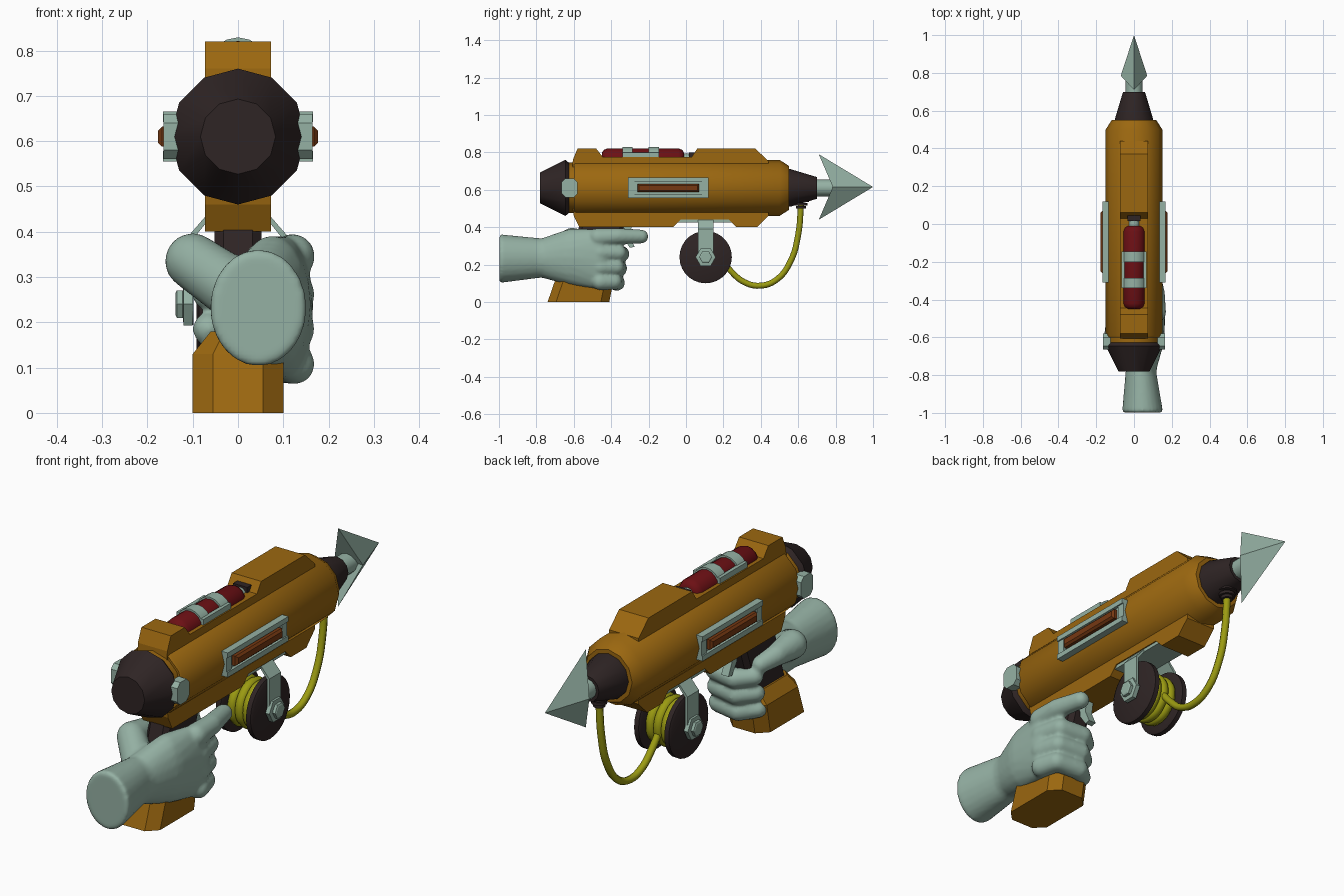
import bpy, bmesh, math
from mathutils import Vector, Matrix

if "Cube" in bpy.data.objects:
    bpy.data.objects.remove(bpy.data.objects["Cube"])

AXIS = 0.61  # height of the barrel axis


def material(name, rgb):
    m = bpy.data.materials.new(name)
    m.diffuse_color = (*rgb, 1)
    m.use_nodes = True
    m.node_tree.nodes["Principled BSDF"].inputs["Base Color"].default_value = m.diffuse_color
    return m


ORANGE = material("orange paint", (0.33, 0.137, 0.005))
DARK = material("dark rubber", (0.028, 0.018, 0.018))
METAL = material("pale metal", (0.30, 0.44, 0.37))
RED = material("red canister", (0.15, 0.005, 0.007))
YELLOW = material("yellow rope", (0.33, 0.33, 0.006))
RUST = material("rust brown", (0.18, 0.04, 0.006))


def finish(name, bm, mat, smooth=None):
    bmesh.ops.recalc_face_normals(bm, faces=bm.faces)
    me = bpy.data.meshes.new(name)
    bm.to_mesh(me)
    bm.free()
    me.materials.append(mat)
    ob = bpy.data.objects.new(name, me)
    bpy.context.collection.objects.link(ob)
    if smooth:
        bpy.ops.object.select_all(action='DESELECT')
        ob.select_set(True)
        bpy.context.view_layer.objects.active = ob
        bpy.ops.object.shade_smooth_by_angle(angle=math.radians(smooth))
    return ob


def loft(name, rings, mat, smooth=None):
    """Skin a list of equal-length point rings and cap both ends."""
    bm = bmesh.new()
    vs = [[bm.verts.new(p) for p in r] for r in rings]
    n = len(vs[0])
    for a, b in zip(vs, vs[1:]):
        for i in range(n):
            bm.faces.new((a[i], a[(i + 1) % n], b[(i + 1) % n], b[i]))
    bm.faces.new(vs[0])
    bm.faces.new(vs[-1])
    return finish(name, bm, mat, smooth)


def lathe_y(name, profile, mat, n=12, z=AXIS, smooth=35):
    """Round part along y from (y, radius) pairs."""
    t = [2 * math.pi * i / n for i in range(n)]
    return loft(name, [[(r * math.sin(a), y, z + r * math.cos(a)) for a in t]
                       for y, r in profile], mat, smooth)


def lathe_x(name, profile, mat, n, y, z, smooth=35):
    """Round part along x from (x, radius) pairs."""
    t = [2 * math.pi * i / n for i in range(n)]
    return loft(name, [[(x, y + r * math.cos(a), z + r * math.sin(a)) for a in t]
                       for x, r in profile], mat, smooth)


def prism(name, yz, x0, x1, mat):
    """Side profile extruded across x."""
    return loft(name, [[(x, y, z) for y, z in yz] for x in (x0, x1)], mat)


def box(name, x0, x1, y0, y1, z0, z1, mat):
    return prism(name, [(y0, z0), (y1, z0), (y1, z1), (y0, z1)], x0, x1, mat)


# Barrel with rear cap, muzzle cone and shaft
lathe_y("barrel", [(-.64, .135), (-.6, .135), (-.6, .145), (-.59, .15), (.5, .15), (.55, .118)], ORANGE)
lathe_y("rear_cap", [(-.62, .13), (-.645, .15), (-.78, .083)], DARK)
lathe_y("muzzle_cone", [(.54, .1), (.56, .1), (.7, .058)], DARK)
lathe_y("harpoon_shaft", [(.69, .045), (.82, .045)], METAL)

# Harpoon head: four-sided barbed point with a folded back
bm = bmesh.new()
tip, top, bot, le, ri = [bm.verts.new(p) for p in (
    (0, 1, .615), (0, .71, .79), (0, .71, .44), (-.07, .785, .615), (.07, .785, .615))]
for f in ((tip, top, le), (tip, ri, top), (tip, le, bot), (tip, bot, ri), (top, ri, le), (bot, le, ri)):
    bm.faces.new(f)
finish("harpoon_head", bm, METAL)

# Upper and lower rails
prism("top_rail", [(-.61, .68), (-.605, .76), (-.58, .82), (-.48, .82), (-.445, .775), (.03, .775),
                   (.06, .82), (.37, .82), (.44, .755), (.44, .68)], -.073, .073, ORANGE)
prism("bottom_rail", [(-.61, .54), (-.6, .46), (-.57, .4), (-.07, .4), (-.03, .44), (.23, .44),
                      (.27, .4), (.38, .4), (.44, .46), (.44, .54)], -.073, .073, ORANGE)

# Canister with straps and valve
CZ = .763
lathe_y("canister", [(-.45, .035), (-.438, .051), (-.42, .058), (-.04, .058), (-.02, .05), (-.01, .034)],
        RED, 16, CZ, 50)
for y in (-.34, -.2):
    lathe_y("canister_strap", [(y, .066), (y + .055, .066)], METAL, 16, CZ)
lathe_y("canister_neck", [(-.02, .03), (.02, .03)], METAL, 12, CZ)
box("valve_block", -.035, .035, .015, .045, .76, .8, DARK)

# Parts found on both sides
for s in (-1, 1):
    box("strap_link", s * .05, s * .067, -.34, -.145, .77, .8, METAL)
    # side panel: base, raised frame and brown bar
    box("panel_base", s * .13, s * .152, -.3, .11, .56, .66, METAL)
    for z0, z1 in ((.555, .578), (.642, .665)):
        box("panel_lip", s * .135, s * .166, -.31, .12, z0, z1, METAL)
    for y0, y1 in ((-.31, -.275), (.085, .12)):
        box("panel_end", s * .135, s * .16, y0, y1, .56, .66, METAL)
    loft("panel_bar", [[(s * x, -.095 + a * (.165 - d), AXIS + b * (.022 - d))
                        for a, b in ((-1, -1), (1, -1), (1, 1), (-1, 1))]
                       for x, d in ((.14, 0), (.168, 0), (.177, .009))], RUST)
    # octagonal lug clamping the rear cap
    lug = [(-.665, .58), (-.645, .56), (-.6, .56), (-.58, .58),
           (-.58, .64), (-.6, .66), (-.645, .66), (-.665, .64)]
    prism("rear_lug", lug, s * .125, s * .165, METAL)

    # reel flange, fork arm and axle nut
    lathe_x("reel_flange", [(s * .058, .128), (s * .064, .14), (s * .086, .14), (s * .092, .128)],
            DARK, 28, .105, .24)
    arm = [(.05, .445), (.098, .385), (.098, .225), (.11, .225), (.11, .39), (.062, .445)]
    loft("fork_arm", [[(s * x, y, z) for x, z in arm] for y in (.065, .147)], METAL)
    lathe_x("fork_end", [(s * .098, .041), (s * .11, .041)], METAL, 16, .105, .235)
    lathe_x("axle_nut", [(s * .1, .054), (s * .12, .054), (s * .122, .035), (s * .135, .035),
                         (s * .138, .028)], METAL, 6, .105, .24, None)

# Fork mounting plate under the body
prism("fork_plate", [(-.065, .425), (.255, .425), (.235, .445), (-.045, .445)], -.068, .068, METAL)
lathe_x("reel_core", [(-.07, .07), (.07, .07)], DARK, 16, .105, .24)


def tube(name, pts, r, cyclic=False):
    """Rope along a smooth path."""
    cu = bpy.data.curves.new(name, 'CURVE')
    cu.dimensions = '3D'
    cu.bevel_depth = r
    cu.bevel_resolution = 2
    cu.resolution_u = 6
    cu.use_fill_caps = True
    sp = cu.splines.new('BEZIER')
    sp.bezier_points.add(len(pts) - 1)
    for b, p in zip(sp.bezier_points, pts):
        b.co = p
        b.handle_left_type = b.handle_right_type = 'AUTO'
    sp.use_cyclic_u = cyclic
    cu.materials.append(YELLOW)
    bpy.context.collection.objects.link(bpy.data.objects.new(name, cu))


# Rope coils on the reel and the line looping up to the muzzle
for x in (-.038, 0, .038):
    tube("rope_coil", [(x, .105 + .088 * math.cos(a * math.pi / 4), .24 + .088 * math.sin(a * math.pi / 4))
                       for a in range(8)], .022, True)
tube("rope_line", [(0, .185, .23), (0, .24, .165), (0, .31, .107), (0, .395, .087), (0, .485, .12),
                   (0, .56, .22), (0, .6, .36), (0, .615, .52)], .016)
for z, r in ((.5, .026), (.515, .034), (.535, .042)):
    t = [2 * math.pi * i / 12 for i in range(12)]
    loft("rope_fitting", [[(r * math.cos(a), .615 + r * math.sin(a), h) for a in t]
                          for h in (z, z + .013 + .02 * (z > .53))], DARK, 35)


# Grip: flared foot and slanted dark handle
def octagon(x, y0, y1, c, z):
    return [(-x, y0 + c, z), (-x + c, y0, z), (x - c, y0, z), (x, y0 + c, z),
            (x, y1 - c, z), (x - c, y1, z), (-x + c, y1, z), (-x, y1 - c, z)]


loft("grip_foot", [octagon(.1, -.74, -.41, .045, 0), octagon(.1, -.695, -.385, .045, .13),
                   octagon(.06, -.66, -.4, .03, .18)], ORANGE)
loft("grip_handle", [octagon(.052, -.65, -.42, .02, .15), octagon(.052, -.57, -.33, .02, .41)], DARK)
prism("trigger", [(-.34, .41), (-.29, .41), (-.3, .35), (-.275, .295), (-.3, .29), (-.335, .34)],
      -.018, .018, METAL)

# Gloved hand: tapered hulls fused into one smooth skin
hand = bmesh.new()


def hull_chain(*knots):
    for a, b in zip(knots, knots[1:]):
        part = bmesh.new()
        for c, r in (a, b):
            r = r if isinstance(r, tuple) else (r, r, r)
            bmesh.ops.create_uvsphere(part, u_segments=16, v_segments=10, radius=1,
                                      matrix=Matrix.Translation(Vector(c)) @ Matrix.Diagonal((*r, 1)))
        res = bmesh.ops.convex_hull(part, input=part.verts)
        junk = {g for g in res["geom_interior"] + res["geom_unused"] if isinstance(g, bmesh.types.BMVert)}
        bmesh.ops.delete(part, geom=list(junk), context='VERTS')
        tmp = bpy.data.meshes.new("tmp")
        part.to_mesh(tmp)
        part.free()
        hand.from_mesh(tmp)
        bpy.data.meshes.remove(tmp)


# forearm in the plane of its flat end, then palm
n = 24
rings = [(-.998, .045, .232, .105, .127), (-.985, .045, .232, .107, .129), (-.79, .037, .235, .082, .107),
         (-.7, .05, .235, .08, .1)]
vs = [[hand.verts.new((cx + rx * math.cos(i * math.tau / n), y, cz + rz * math.sin(i * math.tau / n)))
       for i in range(n)] for y, cx, cz, rx, rz in rings]
for a, b in zip(vs, vs[1:]):
    for i in range(n):
        hand.faces.new((a[i], a[(i + 1) % n], b[(i + 1) % n], b[i]))
hand.faces.new(vs[0])
hand.faces.new(vs[-1])
hull_chain(((.037, -.77, .235), (.082, .05, .105)), ((.075, -.61, .24), (.085, .1, .152)),
           ((.11, -.47, .23), (.056, .07, .16)))
# index finger, three curled fingers, thumb
hull_chain(((.12, -.47, .345), .05), ((.12, -.36, .352), .043), ((.095, -.238, .35), .037))
for i, z in enumerate((.262, .185, .108)):
    d = .012 * i
    hull_chain(((.125, -.46, z), .045), ((.105, -.36 - d, z), .043),
               ((0, -.345 - d, z - .005), .043), ((-.065, -.395 - d, z), .036))
hull_chain(((.01, -.71, .26), .07), ((-.1, -.61, .335), .062), ((-.1, -.5, .33), .046),
           ((-.075, -.42, .31), .037))
glove = finish("gloved_hand", hand, METAL)
re = glove.modifiers.new("fuse", 'REMESH')
re.mode = 'VOXEL'
re.voxel_size = .009
re.use_smooth_shade = True
sm = glove.modifiers.new("soften", 'SMOOTH')
sm.factor = .5
sm.iterations = 4
